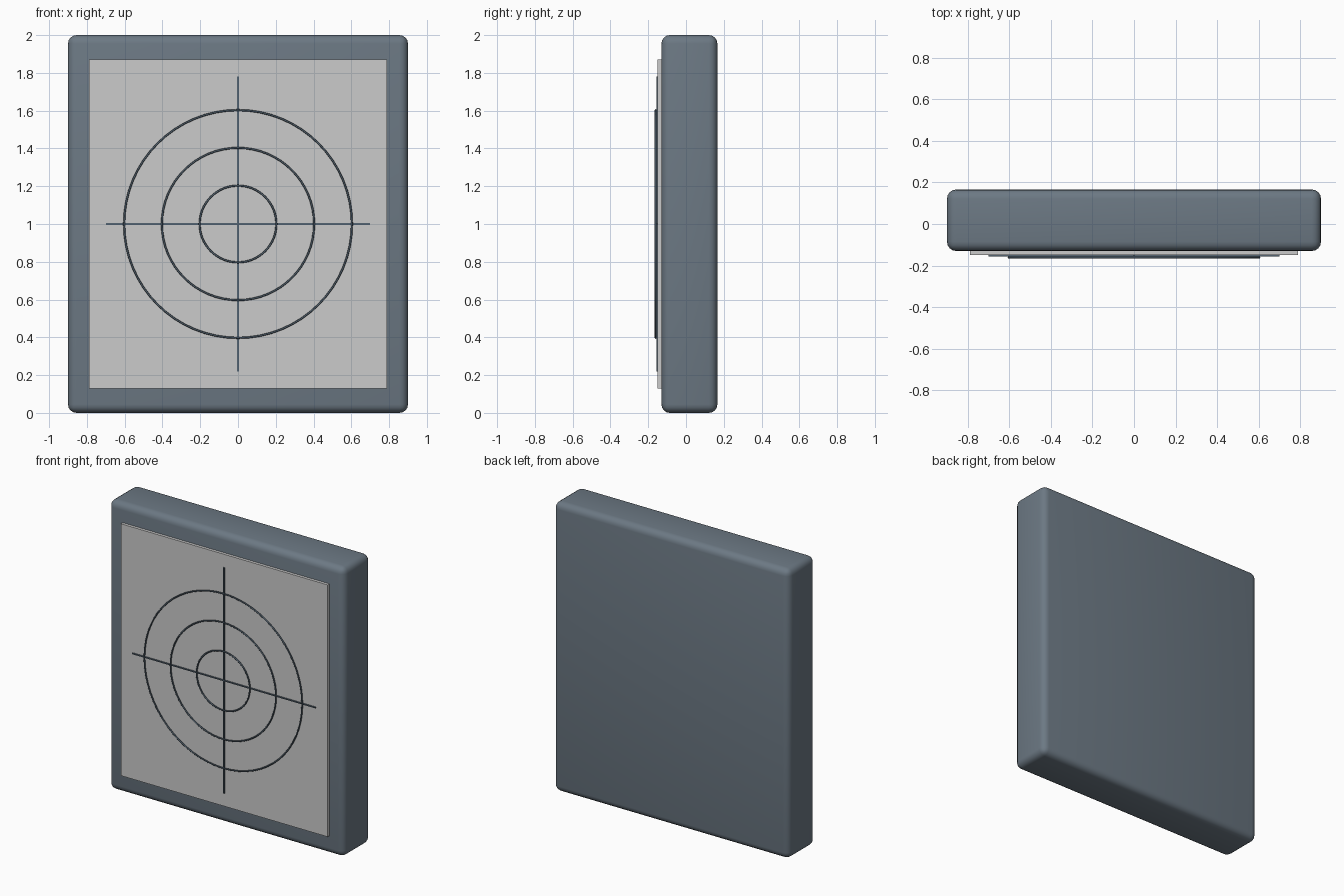
import bpy
import math

cube = bpy.data.objects.get("Cube")
if cube:
    bpy.data.objects.remove(cube, do_unlink=True)


def material(name, rgb):
    mat = bpy.data.materials.new(name)
    mat.use_nodes = True
    mat.diffuse_color = (*rgb, 1)
    mat.node_tree.nodes["Principled BSDF"].inputs["Base Color"].default_value = (*rgb, 1)
    return mat


slate = material("slate", (0.15, 0.19, 0.23))
pale = material("pale_grey", (0.62, 0.64, 0.65))
dark = material("dark_slate", (0.09, 0.13, 0.17))


def finish(name, mat):
    obj = bpy.context.object
    obj.name = name
    obj.data.materials.append(mat)
    return obj


def box(name, width, height, front, back, mat):
    """Box centred on the board, spanning front..back in y."""
    bpy.ops.mesh.primitive_cube_add(size=1, location=(0, (front + back) / 2, 1))
    obj = finish(name, mat)
    obj.scale = (width, back - front, height)
    bpy.ops.object.transform_apply(location=False, rotation=False, scale=True)
    return obj


# Rounded backing slab
body = box("backing_board", 1.8, 2, -0.13, 0.166, slate)
bevel = body.modifiers.new("rounded_edges", "BEVEL")
bevel.width = 0.045
bevel.segments = 4
bpy.ops.object.modifier_apply(modifier=bevel.name)
bpy.ops.object.shade_smooth_by_angle(angle=math.radians(40))

# Raised face panel and crosshair lines
box("face_panel", 1.58, 1.74, -0.15, -0.128, pale)
box("horizontal_line", 1.4, 0.008, -0.157, -0.148, dark)
box("vertical_line", 0.008, 1.56, -0.157, -0.148, dark)

# Concentric rings
for name, radius in (("inner_ring", 0.2), ("middle_ring", 0.4), ("outer_ring", 0.6)):
    bpy.ops.mesh.primitive_torus_add(
        major_radius=radius + 0.003, minor_radius=0.005,
        major_segments=64, minor_segments=8,
        location=(0, -0.161, 1), rotation=(math.pi / 2, 0, 0))
    finish(name, dark)
    bpy.ops.object.shade_smooth()
